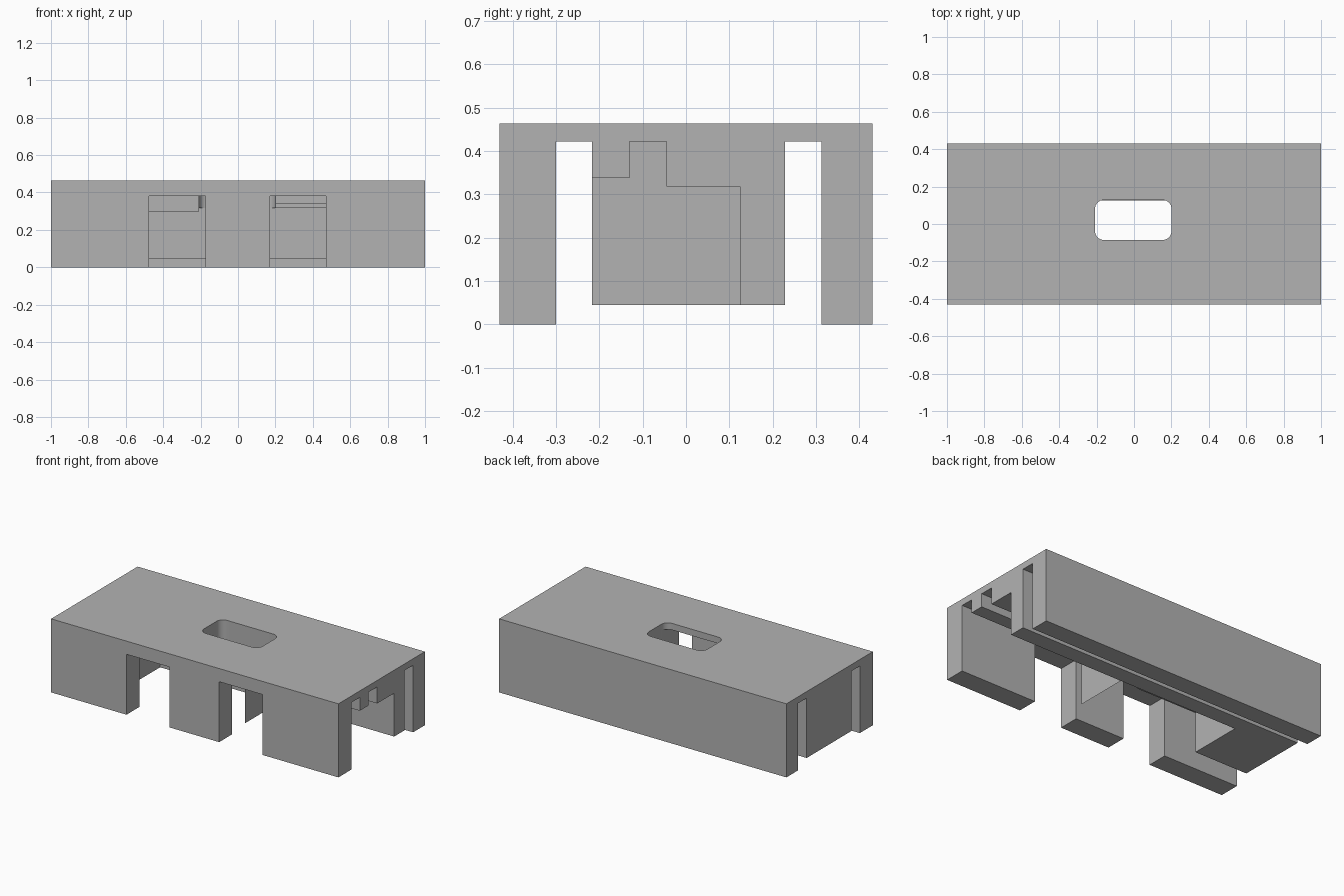
import bpy, bmesh, math

cube = bpy.data.objects.get("Cube")
if cube:
    bpy.data.objects.remove(cube, do_unlink=True)

grey = bpy.data.materials.new("plain grey")
grey.use_nodes = True
colour = (0.45, 0.45, 0.45, 1)
grey.diffuse_color = colour
grey.node_tree.nodes["Principled BSDF"].inputs["Base Color"].default_value = colour

PLATE, TOP = 0.422, 0.463      # underside and top of the cover plate
STEP, WALL = 0.318, 0.125      # ledge height and front of the inner wall
HOLE_L, HOLE_R = -0.208, 0.2


def prism(name, outline, start, vector):
    """Extrude a closed outline of points along a vector."""
    bm = bmesh.new()
    face = bm.faces.new([bm.verts.new(start(*p)) for p in outline])
    out = bmesh.ops.extrude_face_region(bm, geom=[face])
    moved = [v for v in out["geom"] if isinstance(v, bmesh.types.BMVert)]
    bmesh.ops.translate(bm, verts=moved, vec=vector)
    bmesh.ops.recalc_face_normals(bm, faces=bm.faces[:])
    mesh = bpy.data.meshes.new(name)
    bm.to_mesh(mesh)
    bm.free()
    mesh.materials.append(grey)
    obj = bpy.data.objects.new(name, mesh)
    bpy.context.collection.objects.link(obj)
    return obj


def along_x(name, outline, x0, x1):
    return prism(name, outline, lambda y, z: (x0, y, z), (x1 - x0, 0, 0))


def rect(a0, b0, a1, b1):
    return [(a0, b0), (a1, b0), (a1, b1), (a0, b1)]


def bay(name, rib_z, x0, x1):
    """Cavity below the ribs, groove and ledge."""
    outline = [(-0.25, -0.1), (WALL, -0.1), (WALL, STEP), (-0.045, STEP),
               (-0.045, PLATE), (-0.13, PLATE)]
    if rib_z < PLATE:
        outline.append((-0.13, rib_z))
    outline.append((-0.25, rib_z))
    return along_x(name, outline, x0, x1)


# Body: plate, outer panels and core, with a slot on each side of the core
body = along_x("slotted_cover", [
    (-0.43, 0), (-0.3, 0), (-0.3, PLATE), (-0.217, PLATE), (-0.217, 0.045),
    (0.228, 0.045), (0.228, PLATE), (0.313, PLATE), (0.313, 0), (0.43, 0),
    (0.43, TOP), (-0.43, TOP)], -1, 1)

# Stepped bays under the core: low rib, no rib, high rib
cutters = [
    bay("low_rib_bay", 0.297, -0.63, HOLE_L),
    bay("open_bay", PLATE, HOLE_L, HOLE_R),
    bay("high_rib_bay", 0.338, HOLE_R, 1.1),
]

# Openings in the front panel
for x0, x1 in ((-0.475, -0.175), (0.17, 0.47)):
    cutters.append(along_x("front_opening", rect(-0.5, -0.1, -0.26, 0.38), x0, x1))

# Rounded hole through the plate
r = 0.045
corners = [(HOLE_R - r, 0.128 - r), (HOLE_L + r, 0.128 - r),
           (HOLE_L + r, -0.085 + r), (HOLE_R - r, -0.085 + r)]
hole = []
for i, (cx, cy) in enumerate(corners):
    for k in range(9):
        a = math.pi / 2 * (i + k / 8)
        hole.append((cx + r * math.cos(a), cy + r * math.sin(a)))
cutters.append(prism("plate_hole", hole, lambda x, y: (x, y, STEP), (0, 0, 0.3)))

for cutter in cutters:
    mod = body.modifiers.new(cutter.name, 'BOOLEAN')
    mod.operation, mod.solver, mod.object = 'DIFFERENCE', 'EXACT', cutter

# Bake the cuts and remove the cutters
graph = bpy.context.evaluated_depsgraph_get()
result = bpy.data.meshes.new_from_object(body.evaluated_get(graph))
body.modifiers.clear()
body.data = result
for cutter in cutters:
    bpy.data.objects.remove(cutter, do_unlink=True)

bpy.ops.object.select_all(action='DESELECT')
body.select_set(True)
bpy.context.view_layer.objects.active = body
bpy.ops.object.shade_smooth_by_angle(angle=math.radians(30))
